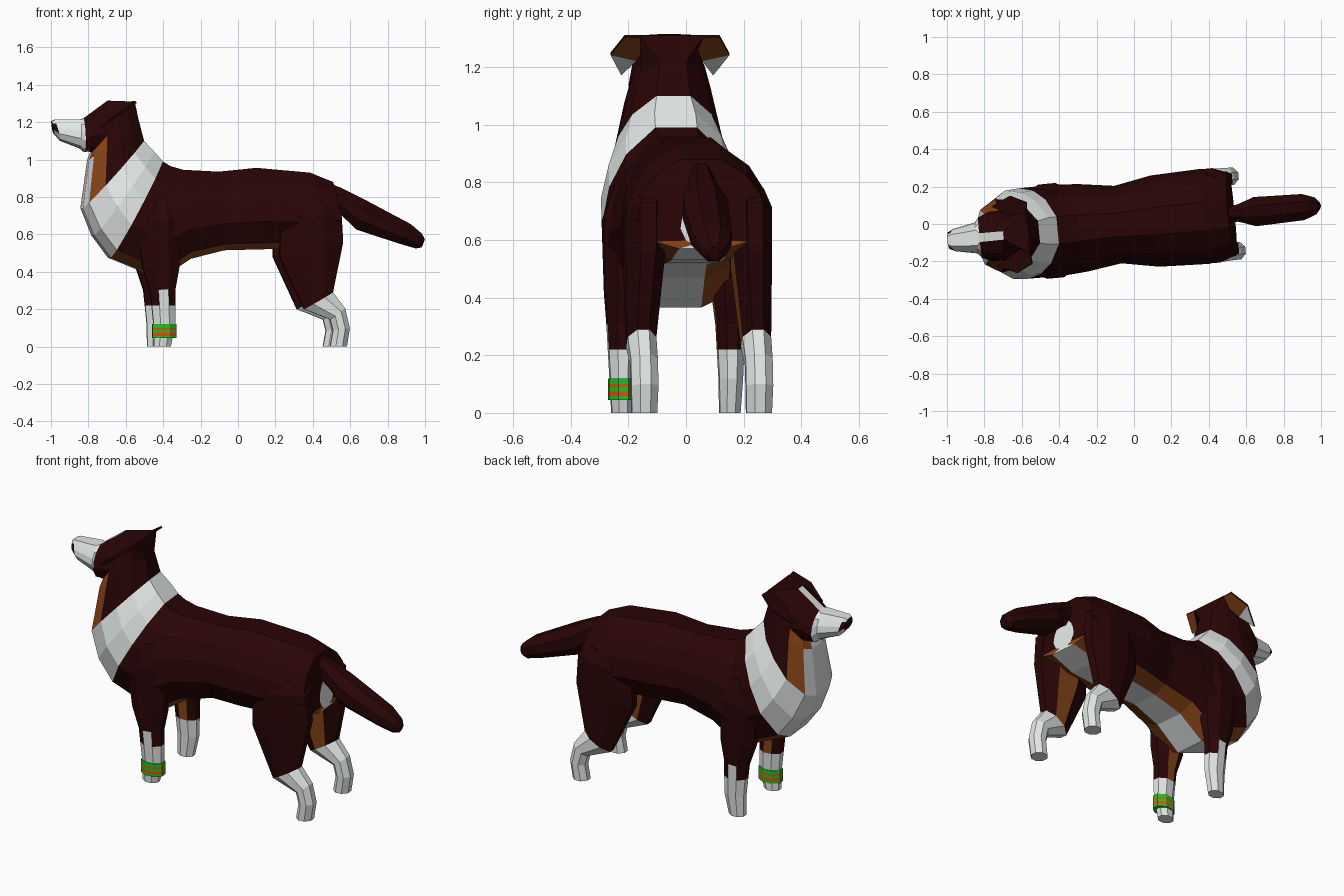
import bpy, bmesh, math
from mathutils import Matrix, Vector

if "Cube" in bpy.data.objects:
    bpy.data.objects.remove(bpy.data.objects["Cube"])

COLOURS = {
    "dark_brown": (0.022, 0.0014, 0.0016),
    "tan": (0.25, 0.06, 0.009),
    "white": (0.76, 0.80, 0.79),
    "band_green": (0.01, 0.58, 0.02),
    "band_orange": (0.85, 0.08, 0.003),
}
MATS = []
for name, c in COLOURS.items():
    m = bpy.data.materials.new(name)
    m.diffuse_color = (*c, 1)
    m.use_nodes = True
    m.node_tree.nodes["Principled BSDF"].inputs["Base Color"].default_value = m.diffuse_color
    MATS.append(m)
BROWN, TAN, WHITE, GREEN, ORANGE = range(5)

# The animal stands slightly turned on the ground
TURN = Matrix.Translation((0, 0.005, 0)) @ Matrix.Rotation(math.radians(5.4), 4, 'Z')


def finish(name, bm):
    bm.transform(TURN)
    me = bpy.data.meshes.new(name)
    bm.to_mesh(me)
    bm.free()
    for m in MATS:
        me.materials.append(m)
    ob = bpy.data.objects.new(name, me)
    bpy.context.collection.objects.link(ob)
    return ob


def loft(name, rings, profile, colour):
    """rings: (start xz, end xz, centre y, half width[, first width]);
    profile: (fraction start to end, fraction of half width);
    colour(face, segment, band) gives the material, segment -1/-2 are the caps."""
    bm = bmesh.new()
    k = len(profile)
    n = 2 * k
    loops = []
    for (a, b, cy, hw, *first) in rings:
        prof = list(profile)
        if first:
            prof[0] = (0, first[0])
        half = [(a[0] + (b[0] - a[0]) * t, hw * w, a[1] + (b[1] - a[1]) * t) for t, w in prof]
        pts = [(x, cy + y, z) for x, y, z in half] + [(x, cy - y, z) for x, y, z in reversed(half)]
        loops.append([bm.verts.new(p) for p in pts])
    tagged = [(bm.faces.new(loops[0]), -1, 0), (bm.faces.new(loops[-1]), -2, 0)]
    for i in range(len(loops) - 1):
        for j in range(n):
            q = (j + 1) % n
            f = bm.faces.new((loops[i][j], loops[i][q], loops[i + 1][q], loops[i + 1][j]))
            tagged.append((f, i, j if j == n - 1 else min(j, n - 2 - j)))
    bmesh.ops.recalc_face_normals(bm, faces=bm.faces[:])
    bm.normal_update()
    for f, i, j in tagged:
        f.material_index = colour(f, i, j)
    return finish(name, bm)


# Body, neck, head and snout as one loft, from rump to nose
BODY = [(0, .3), (.18, .7), (.4, .92), (.66, 1), (.92, .74), (1, .36)]
body_rings = [
    ((.535, .745), (.54, .585), 0, .075),
    ((.505, .88), (.54, .57), 0, .225),
    ((.38, .93), (.38, .53), 0, .255),
    ((.10, .955), (.12, .52), 0, .245),
    ((-.10, .935), (-.08, .515), 0, .208),
    ((-.30, .945), (-.26, .47), 0, .235),
    ((-.37, .965), (-.42, .365), 0, .245),
    ((-.41, .99), (-.69, .475), 0, .243),
    ((-.455, 1.04), (-.78, .595), 0, .238),
    ((-.51, 1.10), (-.84, .74), 0, .198),
    ((-.54, 1.22), (-.805, 1.00), 0, .153),
    ((-.565, 1.31), (-.79, 1.04), 0, .133, .85),
    ((-.70, 1.315), (-.805, 1.045), 0, .133, .17),
    ((-.83, 1.22), (-.825, 1.04), 0, .108, .22),
    ((-.845, 1.215), (-.85, 1.06), 0, .083, .5),
    ((-.985, 1.213), (-.955, 1.10), 0, .06, .5),
    ((-1.002, 1.205), (-.99, 1.14), 0, .045, .5),
]


def body_colour(f, seg, band):
    if seg == -1:
        return WHITE                       # patch under the tail
    if seg == -2:
        return BROWN                       # nose
    if seg == 15:
        return BROWN if band in (1, 2) else WHITE
    if seg in (7, 8) or seg >= 13:
        return WHITE                       # collar and snout
    if seg == 12:                          # blaze and cheeks
        return WHITE if band in (5, 11) else TAN if band == 4 else BROWN
    if 9 <= seg <= 11:                     # throat with tan sides
        if band == 5 or (band == 4 and seg == 9):
            return WHITE
        return TAN if band in (3, 4) and seg < 11 else BROWN
    if band == 5:
        return WHITE                       # belly stripe
    return TAN if band == 4 else BROWN


loft("body", body_rings, BODY, body_colour)

# Tail
OCT = [(0, .4), (.3, 1), (.7, 1), (1, .4)]
loft("tail", [
    ((.42, .90), (.50, .74), 0, .04),
    ((.55, .85), (.56, .70), 0, .045),
    ((.67, .79), (.64, .625), 0, .078),
    ((.925, .655), (.87, .55), 0, .07),
    ((.985, .605), (.955, .525), 0, .045),
    ((1.003, .575), (.985, .53), 0, .018),
], OCT, lambda f, s, b: BROWN)


# Legs: white socks below, tan on the upper inner side
def leg_colour(side, socks, split=None):
    def rule(f, seg, band):
        if seg == -2 or seg >= socks:
            return WHITE
        if seg == split and f.normal.y * side > .9:
            return WHITE                   # sock reaches higher outside
        return TAN if band == 1 and f.normal.y * side < -.7 else BROWN
    return rule


for side, label in ((-1, "right"), (1, "left")):
    loft("front_leg_" + label, [
        ((-.48, .80), (-.38, .80), side * .16, .05),
        ((-.56, .66), (-.33, .68), side * .187, .066),
        ((-.53, .42), (-.335, .42), side * .187, .06),
        ((-.49, .30), (-.355, .31), side * .19, .05),
        ((-.482, .22), (-.355, .22), side * .19, .046),
        ((-.472, .12), (-.355, .12), side * .19, .041),
        ((-.47, .0), (-.38, .0), side * .188, .036),
    ], OCT, leg_colour(side, 4, 3))
    loft("hind_leg_" + label, [
        ((.30, .76), (.48, .79), side * .165, .06),
        ((.21, .68), (.535, .73), side * .185, .068),
        ((.205, .48), (.545, .56), side * .187, .066),
        ((.335, .20), (.49, .29), side * .20, .05),
        ((.475, .145), (.555, .205), side * .20, .047),
        ((.49, .085), (.58, .10), side * .20, .047),
        ((.475, .0), (.565, .0), side * .20, .044),
    ], OCT, leg_colour(side, 3))

    # Folded ear: thin flap, brown on top, tan below with a white tip
    outline = [(-.575, .05, 1.312), (-.565, .165, 1.312), (-.65, .207, 1.25),
               (-.75, .16, 1.18), (-.68, .115, 1.23)]
    bm = bmesh.new()
    top = [bm.verts.new((x, y * side, z)) for x, y, z in outline]
    low = [bm.verts.new(v.co + Vector((.006, 0, -.009))) for v in top]
    for ids, under in (((0, 1, 2, 4), TAN), ((2, 3, 4), WHITE)):
        bm.faces.new([top[i] for i in ids]).material_index = BROWN
        bm.faces.new([low[i] for i in reversed(ids)]).material_index = under
    for i in range(5):
        j = (i + 1) % 5
        bm.faces.new((top[i], low[i], low[j], top[j])).material_index = BROWN
    bmesh.ops.recalc_face_normals(bm, faces=bm.faces[:])
    finish("ear_" + label, bm)

# Striped band around the right front leg
band_heights = (.12, .10, .09, .075, .058, .045)
loft("leg_band", [((-.478, z), (-.349, z), -.19, .045) for z in band_heights], OCT,
     lambda f, s, b: ORANGE if s in (1, 3) else GREEN)
